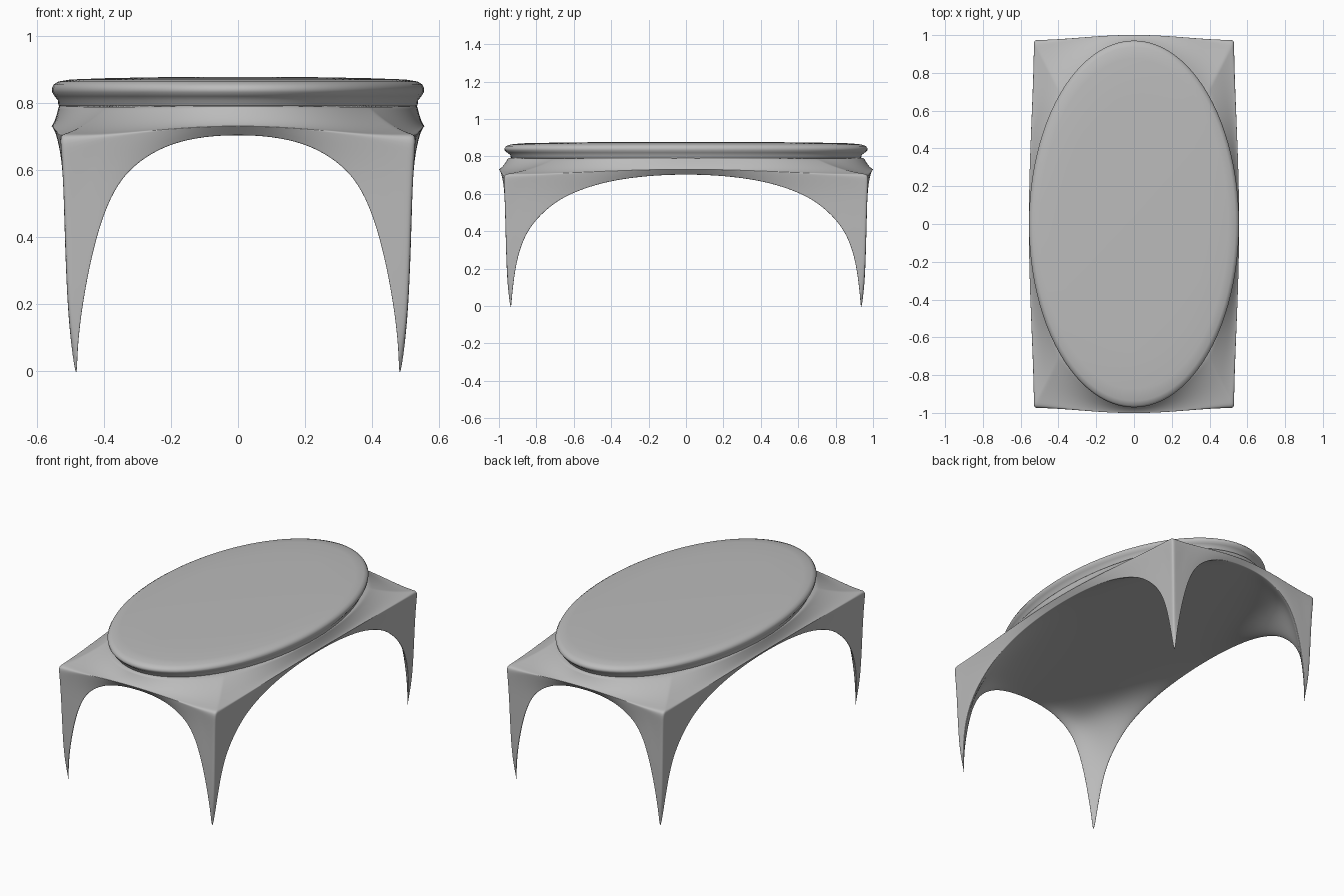
import bpy, bmesh, math

cube = bpy.data.objects.get("Cube")
if cube:
    bpy.data.objects.remove(cube, do_unlink=True)

grey = bpy.data.materials.new("plain_grey")
grey.use_nodes = True
colour = (0.5, 0.5, 0.5, 1)
grey.diffuse_color = colour
grey.node_tree.nodes["Principled BSDF"].inputs["Base Color"].default_value = colour


def finish(bm, name, levels):
    bmesh.ops.recalc_face_normals(bm, faces=bm.faces)
    mesh = bpy.data.meshes.new(name)
    bm.to_mesh(mesh)
    bm.free()
    mesh.materials.append(grey)
    mesh.polygons.foreach_set("use_smooth", [True] * len(mesh.polygons))
    obj = bpy.data.objects.new(name, mesh)
    bpy.context.collection.objects.link(obj)
    if levels:
        mod = obj.modifiers.new("smooth", "SUBSURF")
        mod.levels = mod.render_levels = levels
    return obj


def lerp_table(table, z):
    for (z0, o0), (z1, o1) in zip(table, table[1:]):
        if z <= z1:
            return o0 + (o1 - o0) * max(0, z - z0) / (z1 - z0)
    return table[-1][1]


# Arch curves: distance from the middle and height, half of each side
CROWN, TIP = 0.705, -0.07
short_arch = [(0, CROWN), (.1, .70), (.2, .678), (.28, .635), (.34, .58), (.38, .51),
              (.41, .42), (.435, .30), (.455, .155), (.468, .035), (.48, TIP)]
long_arch = [(0, CROWN), (.2, .697), (.4, .67), (.55, .625), (.66, .575), (.74, .515),
             (.81, .44), (.86, .35), (.895, .22), (.92, .035), (.935, TIP)]
# How far the outer wall leans out from the foot at each height
lean = [(0, 0), (.05, .02), (.2, .03), (.4, .037), (.6, .042), (.7, .052)]


def both_ways(arch):
    """Signed positions with the fraction of full drop at each."""
    half = [(p, (CROWN - z) / (CROWN - TIP)) for p, z in arch]
    return [(-p, d) for p, d in half[:0:-1]] + half


FX, FY = short_arch[-1][0], long_arch[-1][0]


def place(x, y, z, bulge=0):
    """Push points near the outer edge out to the leaning wall."""
    o = lerp_table(lean, z)
    sx, sy = x / FX, y / FY
    wx = math.copysign(abs(sx) ** 14, sx)
    wy = math.copysign(abs(sy) ** 14, sy)
    bx = bulge * (1 - sy * sy) ** 2 if abs(sx) > .999 else 0
    by = bulge * (1 - sx * sx) ** 2 if abs(sy) > .999 else 0
    return (x + wx * (o + bx), y + wy * (o * .8 + by), z)


# Base: vaulted underside, four tapering legs, walls and rising shoulder
bm = bmesh.new()
xs, ys = both_ways(short_arch), both_ways(long_arch)
n = len(xs)
grid = {}
for i, (x, a) in enumerate(xs):
    for j, (y, b) in enumerate(ys):
        grid[i, j] = bm.verts.new(place(x, y, CROWN - (CROWN - TIP) * a * b))
for i in range(n - 1):
    for j in range(n - 1):
        bm.faces.new([grid[i, j], grid[i, j + 1], grid[i + 1, j + 1], grid[i + 1, j]])

m = n - 1
edge = ([(i, 0) for i in range(m)] + [(m, j) for j in range(m)]
        + [(i, m) for i in range(m, 0, -1)] + [(0, j) for j in range(m, 0, -1)])
loops = [[grid[k] for k in edge]]

for t in (.08, .25, .5, .75, .93, 1):
    ring = []
    for i, j in edge:
        x, y = xs[i][0], ys[j][0]
        s = min(abs(x / FX), abs(y / FY))
        low = grid[i, j].co.z
        top = .705 + .027 * (1 - s * s) ** 2
        ring.append(bm.verts.new(place(x, y, low + (top - low) * t, .026 * t)))
    loops.append(ring)

rim = loops[-1]
for t in (.12, .4, .7, .9, 1):
    ring = []
    for (i, j), v in zip(edge, rim):
        u, w = xs[i][0] / FX, ys[j][0] / FY
        ex = .535 * u * math.sqrt(1 - w * w / 2)
        ey = .95 * w * math.sqrt(1 - u * u / 2)
        r = v.co
        ring.append(bm.verts.new((r.x + (ex - r.x) * t, r.y + (ey - r.y) * t,
                                  r.z + (.80 - r.z) * t ** 1.7)))
    loops.append(ring)
for lower, upper in zip(loops, loops[1:]):
    for k in range(len(edge)):
        q = (k + 1) % len(edge)
        bm.faces.new([lower[k], lower[q], upper[q], upper[k]])
bm.faces.new(loops[-1])
finish(bm, "arched_base", 2)

# Oval top with a waisted neck and rounded lip
profile = [(.0, .785), (.955, .785), (.965, .795), (.968, .808), (.985, .82), (.998, .832),
           (1, .843), (.99, .855), (.965, .864), (.90, .870), (.7, .874), (.4, .877), (0, .878)]
bm = bmesh.new()
verts = [bm.verts.new((r, 0, z)) for r, z in profile]
edges = [bm.edges.new(pair) for pair in zip(verts, verts[1:])]
bmesh.ops.spin(bm, geom=verts + edges, cent=(0, 0, 0), axis=(0, 0, 1),
               angle=math.tau, steps=96)
bmesh.ops.remove_doubles(bm, verts=bm.verts, dist=.0005)
bmesh.ops.scale(bm, vec=(.556, .971, 1), verts=bm.verts)
finish(bm, "oval_top", 0)
